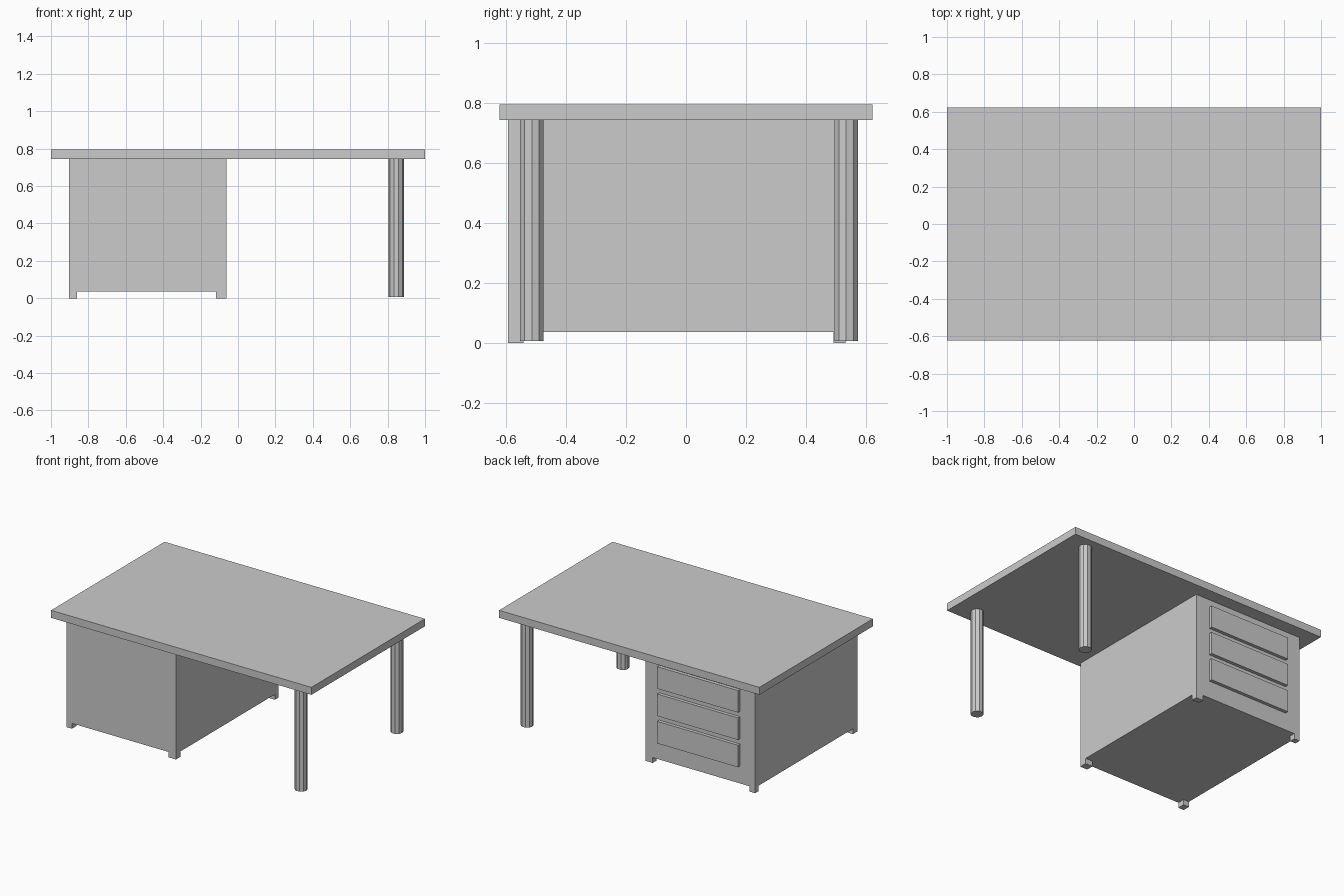
import bpy, bmesh
from mathutils import Matrix, Vector

if "Cube" in bpy.data.objects:
    bpy.data.objects.remove(bpy.data.objects["Cube"])


def finish(name, bm):
    mesh = bpy.data.meshes.new(name)
    bm.to_mesh(mesh)
    bm.free()
    obj = bpy.data.objects.new(name, mesh)
    bpy.context.collection.objects.link(obj)
    return obj


def box(name, lo, hi):
    lo, hi = Vector(lo), Vector(hi)
    bm = bmesh.new()
    bmesh.ops.create_cube(bm, size=1, matrix=Matrix.Translation((lo + hi) / 2)
                          @ Matrix.Diagonal((*(hi - lo), 1)))
    return finish(name, bm)


def round_leg(name, x, y, z0, z1, radius):
    # ten-sided post with a corner facing +x
    bm = bmesh.new()
    ring = bmesh.ops.create_circle(bm, cap_ends=True, segments=10, radius=radius,
                                   matrix=Matrix.Translation((x, y, z0))
                                   @ Matrix.Rotation(1.5707963, 4, 'Z'))
    up = bmesh.ops.extrude_face_region(bm, geom=bm.faces[:])
    verts = [v for v in up["geom"] if isinstance(v, bmesh.types.BMVert)]
    bmesh.ops.translate(bm, verts=verts, vec=(0, 0, z1 - z0))
    bmesh.ops.recalc_face_normals(bm, faces=bm.faces[:])
    return finish(name, bm)


UNDER, TOP = 0.744, 0.796
X0, X1 = -0.903, -0.061      # cabinet sides
Y0, Y1 = -0.594, 0.532       # cabinet front and back
FOOT = 0.037

# Desk top
box("desk_top", (-1, -0.623, UNDER), (1, 0.623, TOP))

# Cabinet body with a small foot at each corner
box("cabinet", (X0, Y0, FOOT), (X1, Y1, UNDER))
for xn, xa, xb in (("left", X0, X0 + 0.043), ("right", X1 - 0.056, X1)):
    for yn, ya, yb in (("front", Y0, Y0 + 0.051), ("back", Y1 - 0.04, Y1)):
        box(f"cabinet_foot_{yn}_{xn}", (xa, ya, 0), (xb, yb, FOOT))

# Three raised drawer fronts on the back face
for i in range(3):
    z = 0.158 + 0.19 * i
    box(f"drawer_front_{i + 1}", (-0.788, Y1, z), (-0.167, Y1 + 0.023, z + 0.153))

# Two round legs on the right
round_leg("front_leg", 0.846, -0.515, 0.007, UNDER, 0.041)
round_leg("back_leg", 0.846, 0.535, 0.007, UNDER, 0.041)
